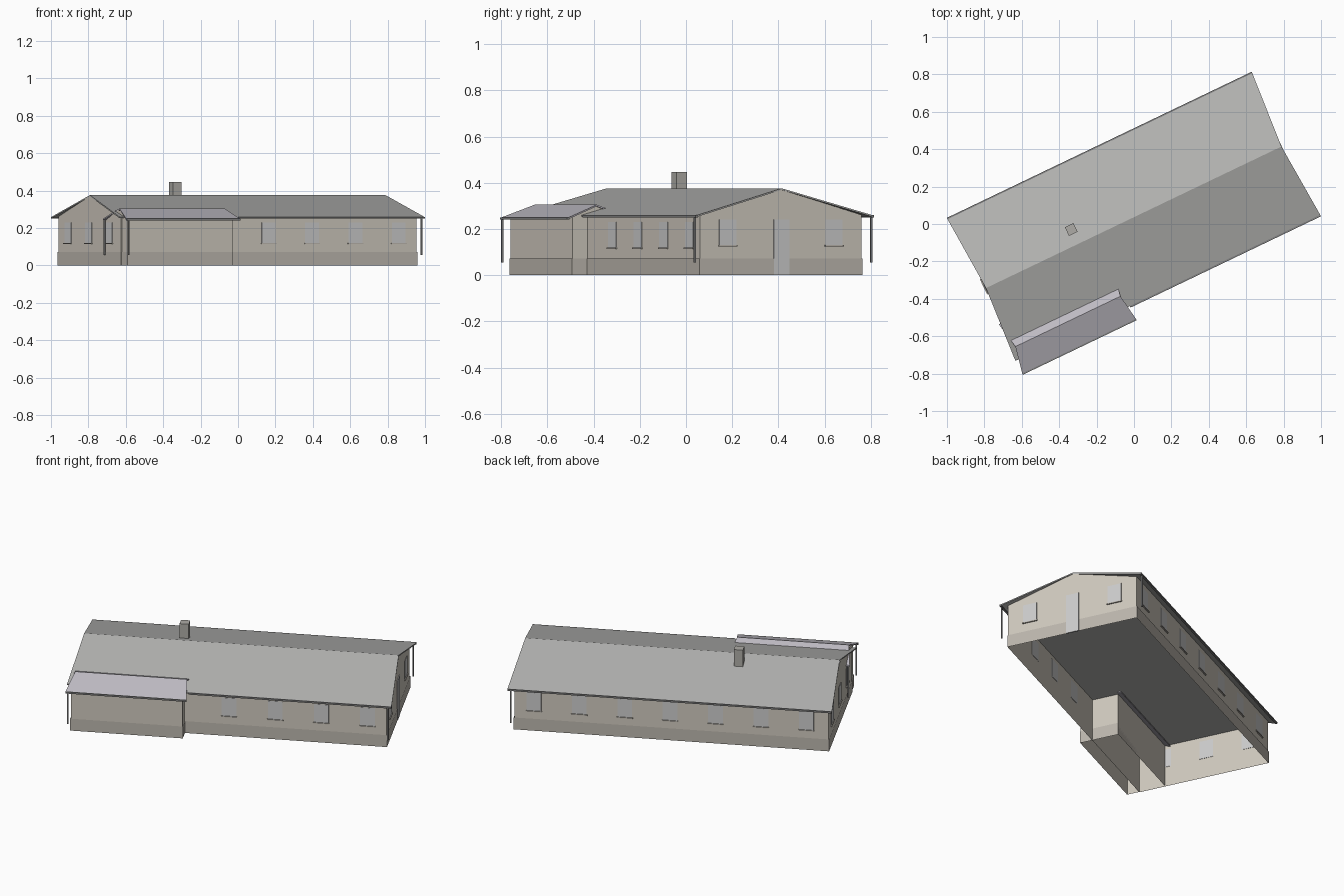
import bpy, bmesh, math
from mathutils import Matrix

if "Cube" in bpy.data.objects:
    bpy.data.objects.remove(bpy.data.objects["Cube"])

# The house is drawn along its own length (u) and depth (v), then turned
TURN = Matrix.Rotation(math.radians(25.6), 4, 'Z')


def material(name, rgb):
    m = bpy.data.materials.new(name)
    m.diffuse_color = (*rgb, 1)
    m.use_nodes = True
    m.node_tree.nodes["Principled BSDF"].inputs["Base Color"].default_value = m.diffuse_color
    return m


WALL = material("wall", (0.62, 0.58, 0.51))
BASE = material("base", (0.50, 0.47, 0.42))
ROOF = material("roof", (0.45, 0.45, 0.44))
PORCH = material("porch_roof", (0.52, 0.50, 0.55))
TRIM = material("trim", (0.22, 0.22, 0.22))
GLASS = material("glass", (0.68, 0.69, 0.70))
BRICK = material("brick", (0.42, 0.41, 0.38))


def mesh(name, verts, faces, mat, recalc=True):
    bm = bmesh.new()
    vs = [bm.verts.new(p) for p in verts]
    for f in faces:
        bm.faces.new([vs[i] for i in f])
    if recalc:
        bmesh.ops.recalc_face_normals(bm, faces=bm.faces[:])
    bm.transform(TURN)
    me = bpy.data.meshes.new(name)
    bm.to_mesh(me)
    bm.free()
    me.materials.append(mat)
    ob = bpy.data.objects.new(name, me)
    bpy.context.collection.objects.link(ob)
    return ob


def box(name, u, v, z, mat):
    verts = [(a, b, c) for a in u for b in v for c in z]
    faces = [(0, 1, 3, 2), (4, 6, 7, 5), (0, 4, 5, 1), (2, 3, 7, 6), (0, 2, 6, 4), (1, 5, 7, 3)]
    return mesh(name, verts, faces, mat)


def walls(name, u, v, eave, ridge, mat):
    """Open-bottomed shell with two gable ends."""
    prof = [(v[0], 0), (v[0], eave), (sum(v) / 2 if ridge is None else ridge[0], ridge[1]),
            (v[1], eave), (v[1], 0)]
    verts = [(a, b, c) for a in u for b, c in prof]
    faces = [(0, 1, 2, 3, 4), (9, 8, 7, 6, 5), (1, 0, 5, 6), (4, 3, 8, 9)]
    return mesh(name, verts, faces, mat, False)


def base_band(name, u, v, top):
    """Slightly proud strip around the foot of the walls."""
    c = [(u[0], v[0]), (u[1], v[0]), (u[1], v[1]), (u[0], v[1])]
    verts = [(a, b, z) for z in (0, top) for a, b in c]
    faces = [(i, (i + 1) % 4, (i + 1) % 4 + 4, i + 4) for i in range(4)]
    return mesh(name, verts, faces, BASE, False)


def gable_roof(name, eave_u, ridge_u, vs, zs, mat, t=0.007):
    """Thin roof slab whose ends lean in towards the ridge."""
    verts = []
    for end in (0, 1):
        for dz in (0, -t):
            for i in range(3):
                verts.append(((ridge_u if i == 1 else eave_u)[end], vs[i], zs[i] + dz))
    faces = []
    for i in (0, 1):
        faces += [(i, i + 1, i + 7, i + 6), (i + 3, i + 9, i + 10, i + 4),
                  (i, i + 3, i + 4, i + 1), (i + 6, i + 7, i + 10, i + 9)]
    faces += [(0, 6, 9, 3), (2, 5, 11, 8)]
    return mesh(name, verts, faces, mat)


def opening(name, side, at, z, w):
    """Pane (with sill for windows) set in a wall: side is 'u' or 'v' plus position."""
    axis, pos, out = side

    def panel(n, half, zz, inner, outer, mat):
        along = (at - half, at + half)
        across = sorted((pos - out * inner, pos + out * outer))
        box(n, across if axis == 'u' else along, along if axis == 'u' else across, zz, mat)

    panel(name, w / 2, z, 0.002, 0.002 if z[0] > 0 else 0.005, GLASS)
    if z[0] > 0:
        panel(name + "_sill", w / 2 + 0.004, (z[0] - 0.006, z[0]), 0.0, 0.007, BASE)


# Main house
U, V = (-0.864, 0.887), (-0.358, 0.418)
walls("main_walls", U, V, 0.261, (0.033, 0.37), WALL)
base_band("main_base", (U[0] - .003, U[1] + .003), (V[0] - .003, V[1] + .003), 0.072)
gable_roof("main_roof", (-0.888, 0.919), (-0.862, 0.89),
           (-0.386, 0.033, 0.454), (0.26, 0.376, 0.26), ROOF)
mesh("ceiling", [(U[0], V[0], .255), (U[1], V[0], .255), (U[1], V[1], .255), (U[0], V[1], .255)],
     [(0, 1, 2, 3)], ROOF, False)

# Front extension
A, B = (-0.86, -0.239), (-0.43, -0.204)
walls("extension_walls", A, B, 0.255, (-0.317, 0.298), WALL)
base_band("extension_base", (A[0] - .003, A[1] + .003), (B[0] - .003, B[1]), 0.072)
gable_roof("extension_roof", (-0.884, -0.21), (-0.855, -0.232),
           (-0.462, -0.317, -0.172), (0.25, 0.305, 0.25), PORCH)

# Chimney
box("chimney", (-0.341, -0.290), (0.093, 0.144), (0.33, 0.446), BRICK)

# Gutters under the eaves
box("front_gutter", (-0.21, 0.919), (-0.395, -0.383), (0.25, 0.26), TRIM)
box("back_gutter", (-0.888, 0.919), (0.451, 0.462), (0.25, 0.26), TRIM)
box("extension_gutter", (-0.884, -0.21), (-0.470, -0.459), (0.24, 0.25), TRIM)

# Downpipes
for i, (u, v, top) in enumerate([(0.9, -0.39, .255), (0.9, 0.457, .255),
                                 (-0.871, -0.465, .245), (-0.875, -0.175, .245)]):
    box(f"downpipe_{i}", (u - .004, u + .004), (v - .004, v + .004), (0.055, top), TRIM)

# Windows and door
FRONT, BACK = ('v', V[0], -1), ('v', V[1], 1)
LEFT, RIGHT = ('u', U[0], -1), ('u', U[1], 1)
for i in range(4):
    opening(f"front_window_{i}", FRONT, 0.01 + 0.257 * i, (0.12, 0.23), 0.082)
for i in range(7):
    opening(f"back_window_{i}", BACK, -0.74 + 0.253 * i, (0.12, 0.23), 0.082)
for i in range(3):
    opening(f"left_window_{i}", LEFT, -0.21 + 0.255 * i, (0.12, 0.23), 0.082)
for i, v in enumerate((-0.225, 0.285)):
    opening(f"right_window_{i}", RIGHT, v, (0.13, 0.24), 0.082)
opening("right_door", RIGHT, 0.033, (0.0, 0.24), 0.075)
